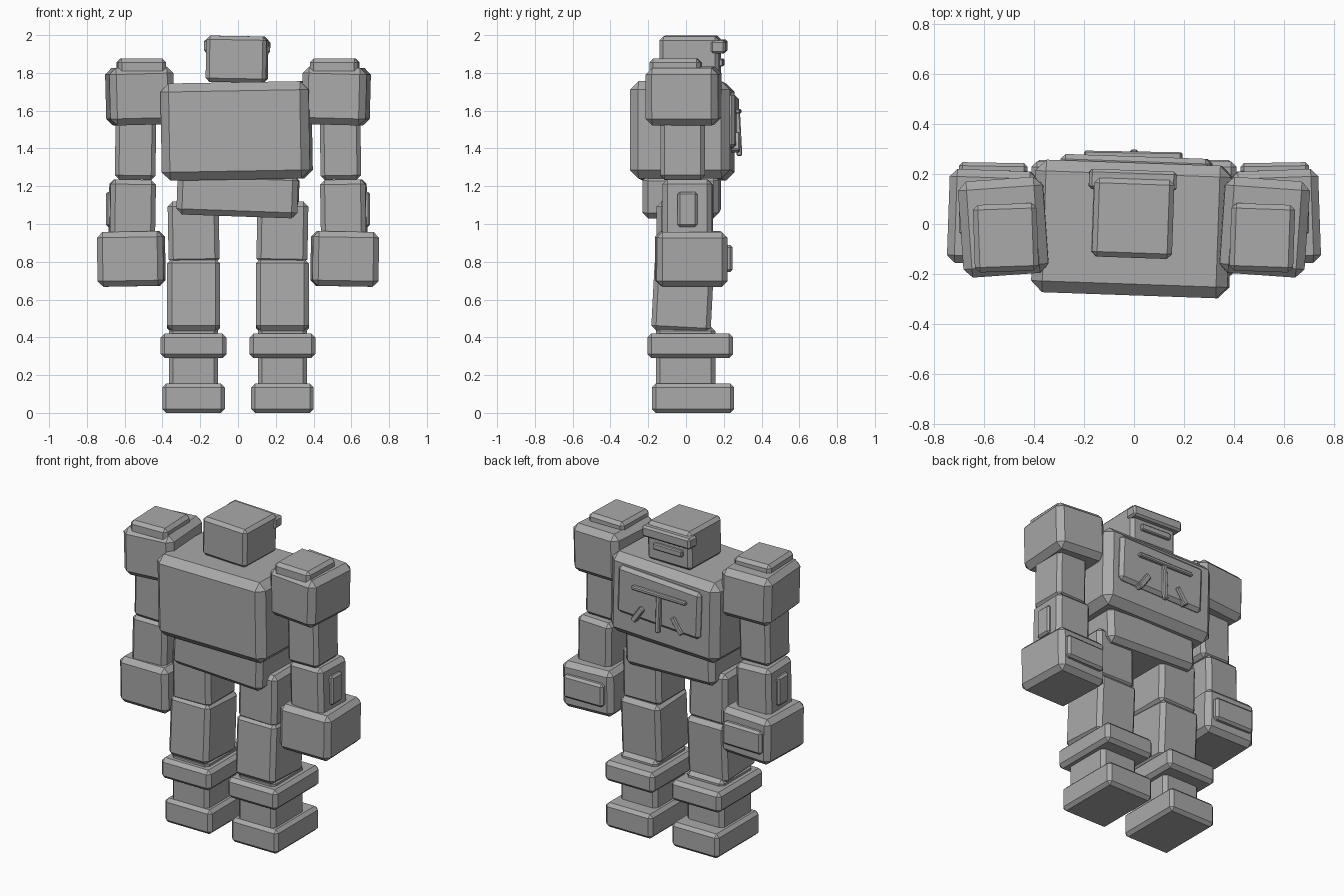
import bpy, bmesh, math
from mathutils import Vector, Euler

grey = bpy.data.materials.new("plain grey")
grey.diffuse_color = (0.4, 0.4, 0.4, 1)


def block(name, x, y, z, bevel=0.025, rot=(0, 0, 0)):
    """Chamfered box given by its x, y and z ranges, turned about its centre."""
    size = Vector([r[1] - r[0] for r in (x, y, z)])
    bm = bmesh.new()
    bmesh.ops.create_cube(bm, size=1)
    bmesh.ops.scale(bm, vec=size, verts=bm.verts)
    if bevel:
        bmesh.ops.bevel(bm, geom=bm.edges[:], offset=bevel, segments=1,
                        profile=0.5, affect='EDGES')
    mesh = bpy.data.meshes.new(name)
    bm.to_mesh(mesh)
    bm.free()
    mesh.materials.append(grey)
    ob = bpy.data.objects.new(name, mesh)
    ob.location = [(r[0] + r[1]) / 2 for r in (x, y, z)]
    ob.rotation_euler = Euler([math.radians(a) for a in rot])
    bpy.context.collection.objects.link(ob)
    return ob


# Head with brow visor and face strip
block("head", (-0.165, 0.155), (-0.135, 0.18), (1.75, 1.995), 0.02, (0, 1, -2))
block("brow_visor", (-0.18, 0.17), (0.135, 0.215), (1.905, 1.975), 0.012, (0, 1, -2))
block("face_strip", (-0.11, 0.10), (0.17, 0.20), (1.835, 1.875), 0.006, (0, 1, -2))

# Torso, chest plate and chest bars
block("torso", (-0.40, 0.385), (-0.285, 0.245), (1.235, 1.75), 0.045, (0, -1, -2))
block("chest_plate", (-0.29, 0.31), (0.20, 0.27), (1.39, 1.69), 0.02, (0, -2, -2))
block("chest_crossbar", (-0.20, 0.19), (0.26, 0.29), (1.585, 1.61), 0.006, (0, 0, -1))
block("chest_upright", (-0.015, 0.015), (0.262, 0.292), (1.36, 1.59), 0.006, (3, 0, 0))
for side in (-1, 1):
    cx = 0.01 + side * 0.14
    block("chest_slant", (cx - 0.018, cx + 0.018), (0.235, 0.285), (1.375, 1.49),
          0.006, (0, -side * 35, 0))

# Pelvis
block("pelvis", (-0.32, 0.32), (-0.225, 0.18), (1.04, 1.27), 0.03, (0, 2, -1))

for s, tag in ((-1, "left"), (1, "right")):
    def limb(name, inner, outer, y, z, bevel=0.025, rot=(0, 0, 0)):
        """Block on one side; inner and outer are distances from the middle."""
        x = sorted((s * inner, s * outer))
        block(f"{tag}_{name}", x, y, z, bevel, (rot[0], s * rot[1], s * rot[2]))

    # Arm
    limb("shoulder", 0.35, 0.69, (-0.205, 0.18), (1.525, 1.83), 0.035, (0, 1.5, -4))
    limb("shoulder_cap", 0.385, 0.64, (-0.19, 0.08), (1.79, 1.875), 0.02, (0, 0, -2))
    limb("upper_arm", 0.435, 0.65, (-0.135, 0.10), (1.235, 1.57), 0.022, (0, -1, 0))
    limb("forearm", 0.44, 0.68, (-0.12, 0.14), (0.93, 1.235), 0.025, (0, -1, -2))
    limb("forearm_plate", 0.66, 0.70, (-0.045, 0.06), (0.985, 1.17), 0.012)
    limb("fist", 0.39, 0.74, (-0.16, 0.215), (0.67, 0.96), 0.03, (0, 1, 2))
    limb("fist_plate", 0.425, 0.70, (0.20, 0.245), (0.745, 0.89), 0.014, (0, 0, 1))

    # Leg
    limb("hip_block", 0.10, 0.37, (-0.155, 0.13), (0.79, 1.12), 0.025, (0, 1, 0))
    limb("thigh", 0.095, 0.375, (-0.175, 0.14), (0.43, 0.81), 0.025, (-3, 0, 0))
    limb("shin", 0.105, 0.365, (-0.16, 0.155), (0.12, 0.455), 0.022)
    limb("boot_cuff", 0.06, 0.41, (-0.205, 0.25), (0.29, 0.42), 0.022)
    limb("foot", 0.07, 0.40, (-0.18, 0.255), (0.0, 0.155), 0.02)
